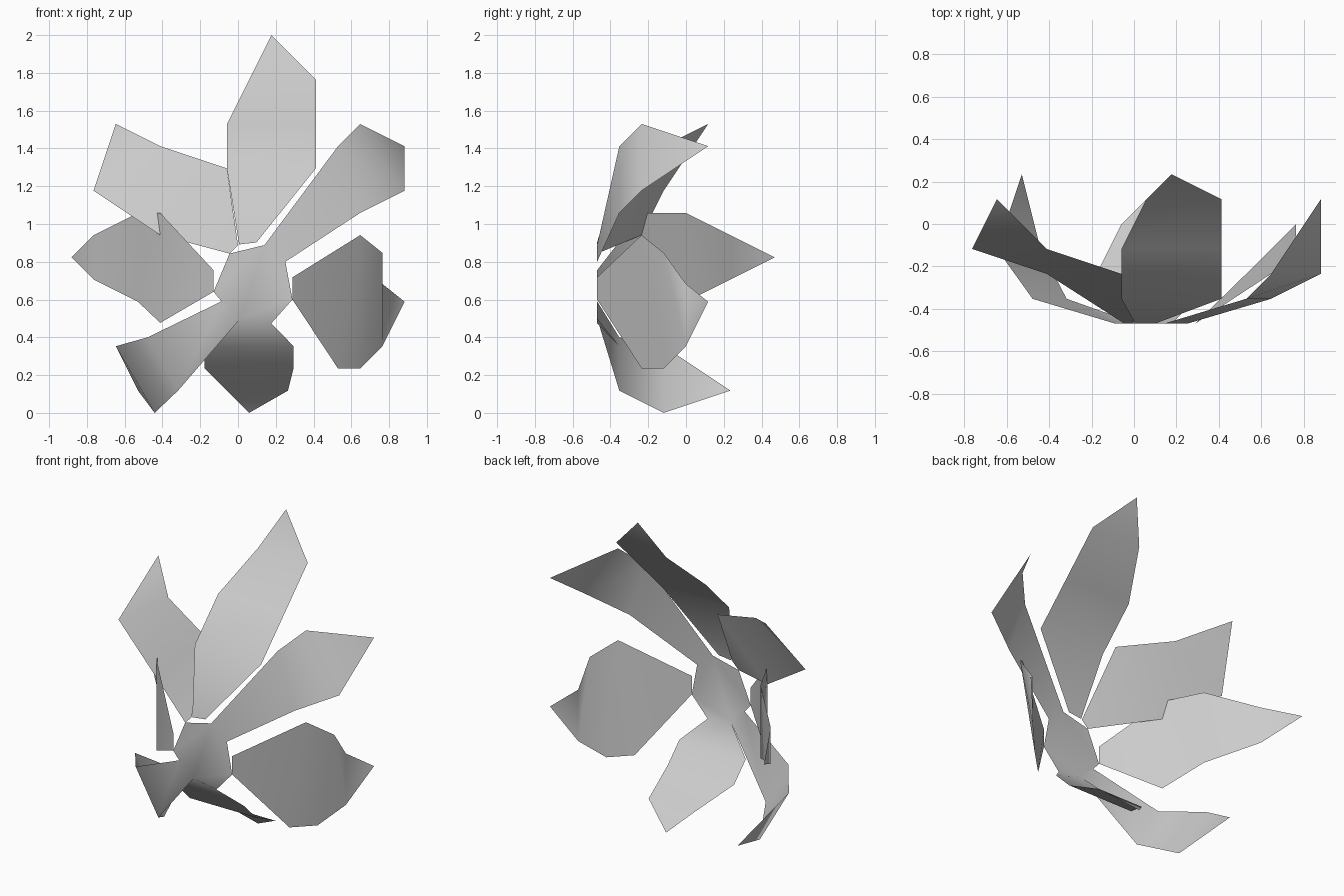
import bpy
import bmesh
from math import radians

cube = bpy.data.objects.get("Cube")
if cube:
    bpy.data.objects.remove(cube, do_unlink=True)

UNIT = 2 / 17  # the petals sit on a coarse modelling grid

grey = bpy.data.materials.new("soft_grey")
grey.use_nodes = True
GREY = (0.6, 0.6, 0.6, 1)
grey.diffuse_color = GREY
grey.node_tree.nodes["Principled BSDF"].inputs["Base Color"].default_value = GREY


def place(p):
    """Grid point (across, depth, height) to model space."""
    return ((p[0] - 7.5) * UNIT, (p[1] - 4) * UNIT, p[2] * UNIT)


def petal(side_a, side_b, tip):
    """Strip of faces between two edges, closed by a pointed tip."""
    a, b = side_a + [tip], side_b + [tip]
    return [[a[i], b[i], b[i + 1], a[i + 1]] for i in range(len(a) - 1)]


def build(name, faces):
    bm = bmesh.new()
    verts = {}
    for face in faces:
        corners = list(dict.fromkeys(face))  # repeated corners make triangles
        for p in corners:
            if p not in verts:
                verts[p] = bm.verts.new(place(p))
        bm.faces.new([verts[p] for p in corners])
    bmesh.ops.recalc_face_normals(bm, faces=bm.faces[:])
    # Turn the outside of the sheet to the front
    if sum(f.normal.y * f.calc_area() for f in bm.faces) > 0:
        bmesh.ops.reverse_faces(bm, faces=bm.faces[:])
    mesh = bpy.data.meshes.new(name)
    bm.to_mesh(mesh)
    bm.free()
    mesh.materials.append(grey)
    obj = bpy.data.objects.new(name, mesh)
    bpy.context.collection.objects.link(obj)
    bpy.ops.object.select_all(action='DESELECT')
    obj.select_set(True)
    bpy.context.view_layer.objects.active = obj
    bpy.ops.object.shade_smooth_by_angle(angle=radians(48))


# Flat heart of the flower, with three petals growing out of it
heart = [(7.12, 0, 7.17), (8.69, 0, 7.55), (9.63, 0, 6.8), (9.95, 0, 5.1),
         (9, 0, 4.03), (7.61, 0, 4.25), (6.76, 0, 5.02), (6.4, 0, 5.45)]
upper_left = petal([heart[1], (12, 1, 12), (13, 2, 13)],
                   [heart[2], (13, 1, 9), (15, 2, 10)], (15, 5, 12))
lower_right = petal([heart[6], (3.43, 1, 3.4), (2, 3, 3)],
                    [heart[5], (4.8, 1, 1), (3.75, 3, 0)], (3, 6, 1))
bottom = petal([heart[5], (6, 1, 3), (6, 2, 2), (7, 4, 1)],
               [heart[4], (10, 1, 3), (10, 2, 2), (9.75, 4, 1)], (8, 5, 0))
build("heart_with_petals", [heart] + upper_left + lower_right + bottom)

# Loose petals around the heart
build("top_petal", petal(
    [(7.55, 0, 7.58), (7, 1, 11), (7, 3, 13), (8, 5, 15)],
    [(8.33, 0, 7.67), (11, 1, 11), (11, 3, 13), (11, 5, 15)], (9, 6, 17)))

build("upper_right_petal", petal(
    [(7.5, 0, 7.55), (7, 2, 11), (4, 3, 12)],
    [(7.12, 0, 7.17), (4, 2, 8), (4, 2, 8)], (1, 3, 10))
    + [[(4, 3, 12), (1, 3, 10), (2, 5, 13)]])

build("right_petal", petal(
    [(6.4, 0, 6.42), (4, 2, 9), (3, 4, 9), (1, 6, 8)],
    [(6.4, 0, 5.45), (4, 2, 4.05), (3, 4, 5), (1, 6, 6)], (0, 8, 7)))

build("left_petal", petal(
    [(9.95, 0, 6.1), (13, 2, 8), (14, 3, 7.2), (14, 3, 7.2), (14, 4, 5.8)],
    [(9.95, 0, 5.1), (12, 2, 2), (13, 3, 2), (14, 4, 3), (14, 4, 3)],
    (15, 5, 5)))
